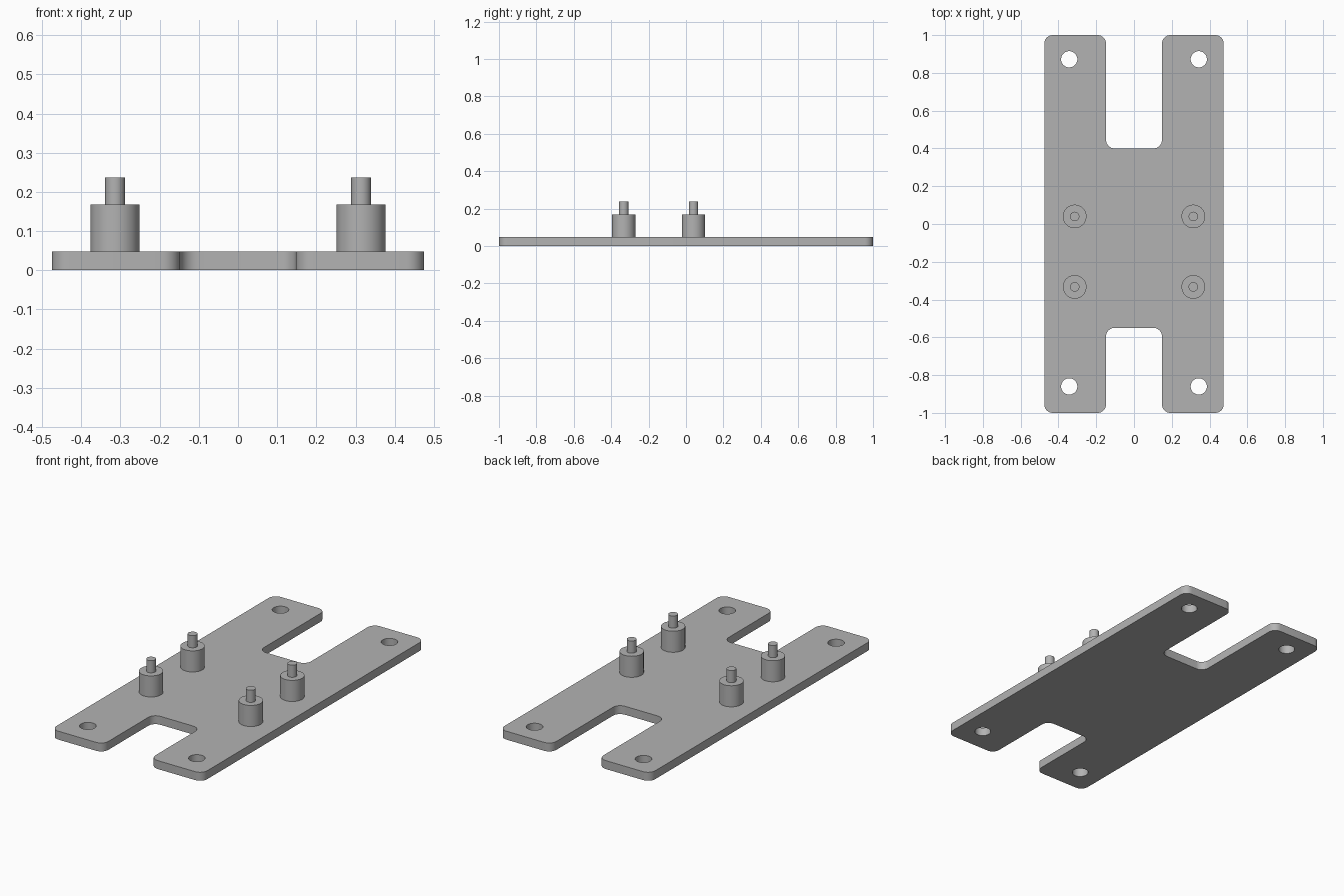
import bpy
import bmesh
from math import cos, sin, pi, radians
from mathutils import Vector

cube = bpy.data.objects.get("Cube")
if cube:
    bpy.data.objects.remove(cube)

THICK = 0.048
CORNER = 0.045

grey = bpy.data.materials.new("plain grey")
grey.use_nodes = True
colour = (0.45, 0.45, 0.45, 1)
grey.diffuse_color = colour
grey.node_tree.nodes["Principled BSDF"].inputs["Base Color"].default_value = colour


def finish(name, bm):
    bmesh.ops.recalc_face_normals(bm, faces=bm.faces)
    mesh = bpy.data.meshes.new(name)
    bm.to_mesh(mesh)
    bm.free()
    mesh.materials.append(grey)
    obj = bpy.data.objects.new(name, mesh)
    bpy.context.collection.objects.link(obj)
    bpy.ops.object.select_all(action='DESELECT')
    obj.select_set(True)
    bpy.context.view_layer.objects.active = obj
    bpy.ops.object.shade_smooth_by_angle(angle=radians(35))
    return obj


def circle(cx, cy, r, n=40):
    return [Vector((cx + r * cos(2 * pi * i / n), cy + r * sin(2 * pi * i / n), 0))
            for i in range(n)]


def rounded(corners, r, steps=8):
    """Replace each right-angled corner by an arc."""
    out = []
    for i, c in enumerate(corners):
        a = (corners[i - 1] - c).normalized() * r
        b = (corners[(i + 1) % len(corners)] - c).normalized() * r
        for k in range(steps + 1):
            t = k / steps * pi / 2
            out.append(c + a * (1 - sin(t)) + b * (1 - cos(t)))
    return out


# Base plate: H-shaped outline with four mounting holes
half = [(0.475, -1), (0.475, 1), (0.148, 1), (0.148, 0.4)]
other = [(-x, y) for x, y in reversed(half)]
front_slot = [(-0.148, -1), (-0.148, -0.55), (0.148, -0.55), (0.148, -1)]
outline = [Vector((x, y, 0)) for x, y in half + other + front_slot]
loops = [rounded(outline, CORNER)]
loops += [circle(sx * 0.343, y, 0.043) for sx in (-1, 1) for y in (-0.86, 0.872)]

bm = bmesh.new()
edges = []
for loop in loops:
    verts = [bm.verts.new(p) for p in loop]
    edges += [bm.edges.new((verts[i - 1], v)) for i, v in enumerate(verts)]
bmesh.ops.triangle_fill(bm, use_beauty=True, use_dissolve=False,
                        edges=edges, normal=(0, 0, 1))
top = bmesh.ops.extrude_face_region(bm, geom=bm.faces[:])["geom"]
bmesh.ops.translate(bm, vec=(0, 0, THICK),
                    verts=[g for g in top if isinstance(g, bmesh.types.BMVert)])
finish("base_plate", bm)


# Standoffs: a stepped post with a thin locating pin on top
def standoff(name, x, y):
    bm = bmesh.new()
    profile = [(0.0625, THICK), (0.0625, 0.168), (0.025, 0.168), (0.025, 0.237)]
    rings = [[bm.verts.new(p + Vector((0, 0, z))) for p in circle(x, y, r)]
             for r, z in profile]
    for low, high in zip(rings, rings[1:]):
        for i in range(len(low)):
            bm.faces.new((low[i - 1], low[i], high[i], high[i - 1]))
    bm.faces.new(rings[0])
    bm.faces.new(rings[-1])
    finish(name, bm)


for side, x in (("left", 0.314), ("right", -0.314)):
    for place, y in (("front", -0.333), ("back", 0.04)):
        standoff(f"{place}_{side}_standoff", x, y)
